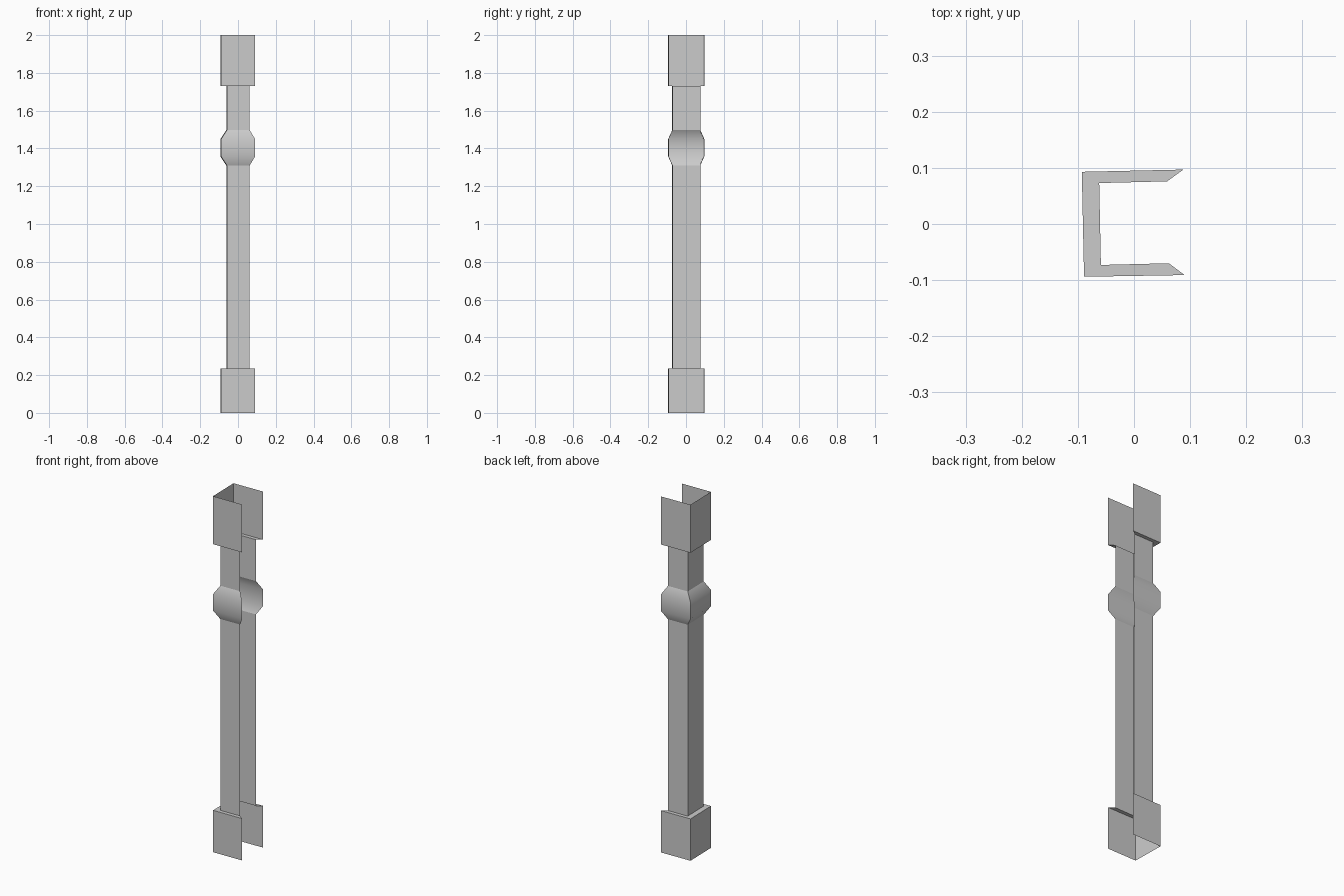
import bpy
import math

if "Cube" in bpy.data.objects:
    bpy.data.objects.remove(bpy.data.objects["Cube"])

# Plan outlines of the open channel (open towards +x)
WIDE = [(0.088, 0.097), (-0.093, 0.093), (-0.089, -0.094), (0.090, -0.091)]
SLIM = [(0.059, 0.076), (-0.062, 0.073), (-0.059, -0.073), (0.062, -0.070)]

grey = bpy.data.materials.new("plain grey")
grey.diffuse_color = (0.6, 0.6, 0.6, 1.0)
grey.use_nodes = True
grey.node_tree.nodes["Principled BSDF"].inputs["Base Color"].default_value = grey.diffuse_color


def channel(name, rings):
    """Loft a three-sided open sheet through (outline, height) rings."""
    verts = [(x, y, z) for outline, z in rings for x, y in outline]
    faces = []
    for r in range(len(rings) - 1):
        for i in range(3):
            a = r * 4 + i
            faces.append((a, a + 1, a + 5, a + 4))
    mesh = bpy.data.meshes.new(name)
    mesh.from_pydata(verts, [], faces)
    mesh.materials.append(grey)
    mesh.shade_smooth()
    mesh.set_sharp_from_angle(angle=math.radians(42))
    obj = bpy.data.objects.new(name, mesh)
    bpy.context.collection.objects.link(obj)
    return obj


# Wide foot with a flat ledge on top
channel("foot_sleeve", [(WIDE, 0.0), (WIDE, 0.235), (SLIM, 0.235)])
# Long slim shaft
channel("lower_shaft", [(SLIM, 0.235), (SLIM, 1.31)])
# Softly shaded bulging collar
channel("collar", [(SLIM, 1.31), (WIDE, 1.357), (WIDE, 1.45), (SLIM, 1.497)])
# Short slim shaft above the collar
channel("upper_shaft", [(SLIM, 1.497), (SLIM, 1.73)])
# Wide head with a flat ledge underneath
channel("head_sleeve", [(SLIM, 1.73), (WIDE, 1.73), (WIDE, 2.0)])
